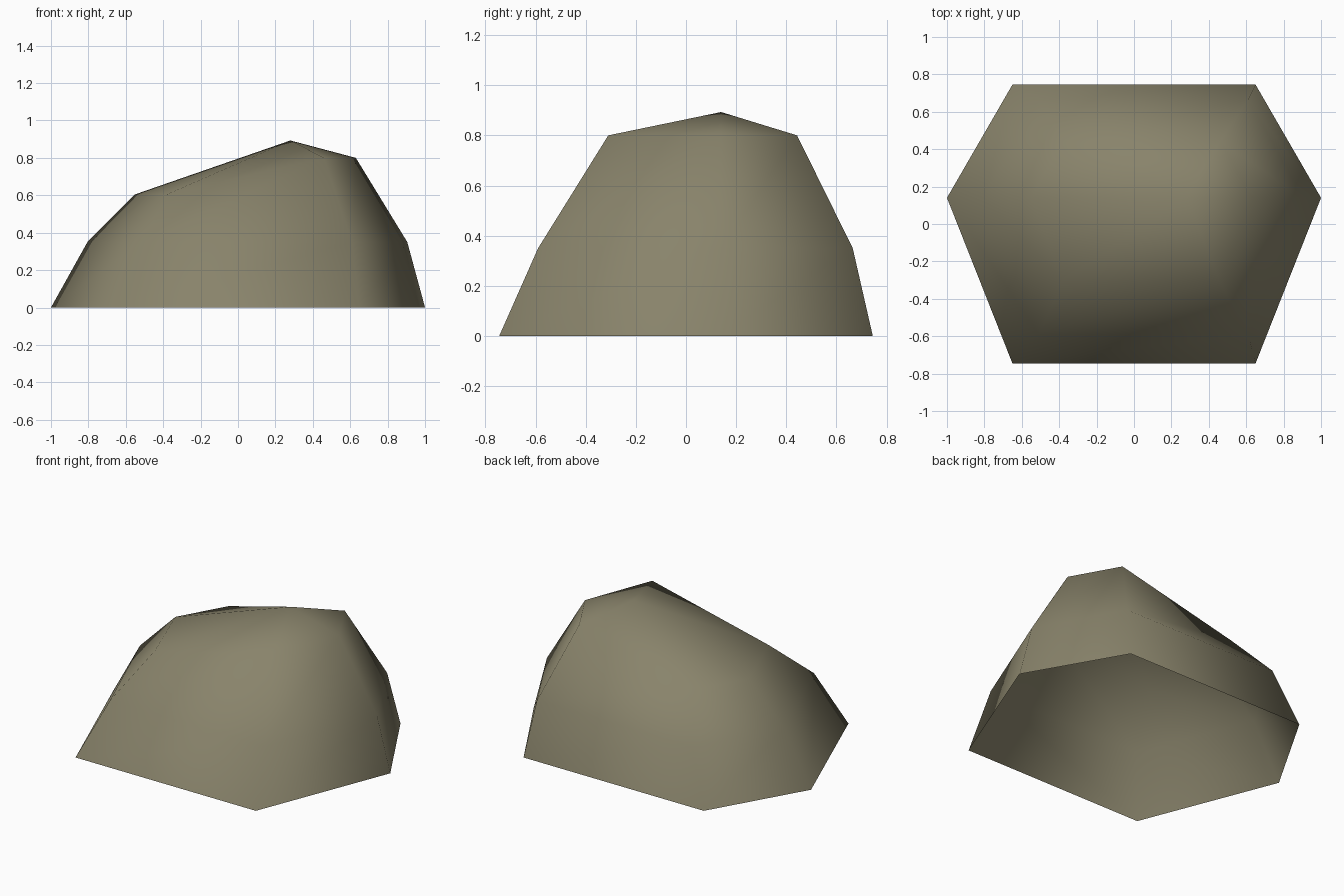
import bpy
import bmesh

cube = bpy.data.objects.get("Cube")
if cube:
    bpy.data.objects.remove(cube, do_unlink=True)

# Warm grey-brown stone
stone = bpy.data.materials.new("stone")
stone.use_nodes = True
colour = (0.25, 0.229, 0.147, 1)
stone.diffuse_color = colour
stone.node_tree.nodes["Principled BSDF"].inputs["Base Color"].default_value = colour

MID_Y = 0.14  # depth of the side points and the peak


def ring(bm, tips, corners, depth, heights):
    """Six points around the rock; each pair is (left side, right side) or (front, back)."""
    (x0, x1), (c0, c1), (y0, y1), (z0, z1) = tips, corners, depth, heights
    points = [(x0, MID_Y, z0), (c0, y0, z0), (c1, y0, z1),
              (x1, MID_Y, z1), (c1, y1, z1), (c0, y1, z0)]
    return [bm.verts.new(p) for p in points]


bm = bmesh.new()
rings = [
    ring(bm, (-1, 1), (-0.65, 0.65), (-0.745, 0.745), (0, 0)),
    ring(bm, (-0.805, 0.905), (-0.51, 0.61), (-0.59, 0.665), (0.35, 0.35)),
    ring(bm, (-0.55, 0.63), (-0.38, 0.46), (-0.31, 0.443), (0.605, 0.8)),
]
peak = bm.verts.new((0.28, MID_Y, 0.893))

# Sloping sides and the cap rising to the peak; the shell is open underneath
for low, high in zip(rings, rings[1:]):
    for i in range(6):
        j = (i + 1) % 6
        bm.faces.new((low[i], low[j], high[j], high[i]))
for i in range(6):
    bm.faces.new((rings[-1][i], rings[-1][(i + 1) % 6], peak))

for face in bm.faces:
    face.smooth = True

mesh = bpy.data.meshes.new("rock")
bm.to_mesh(mesh)
bm.free()
mesh.materials.append(stone)
rock = bpy.data.objects.new("rock", mesh)
bpy.context.collection.objects.link(rock)
